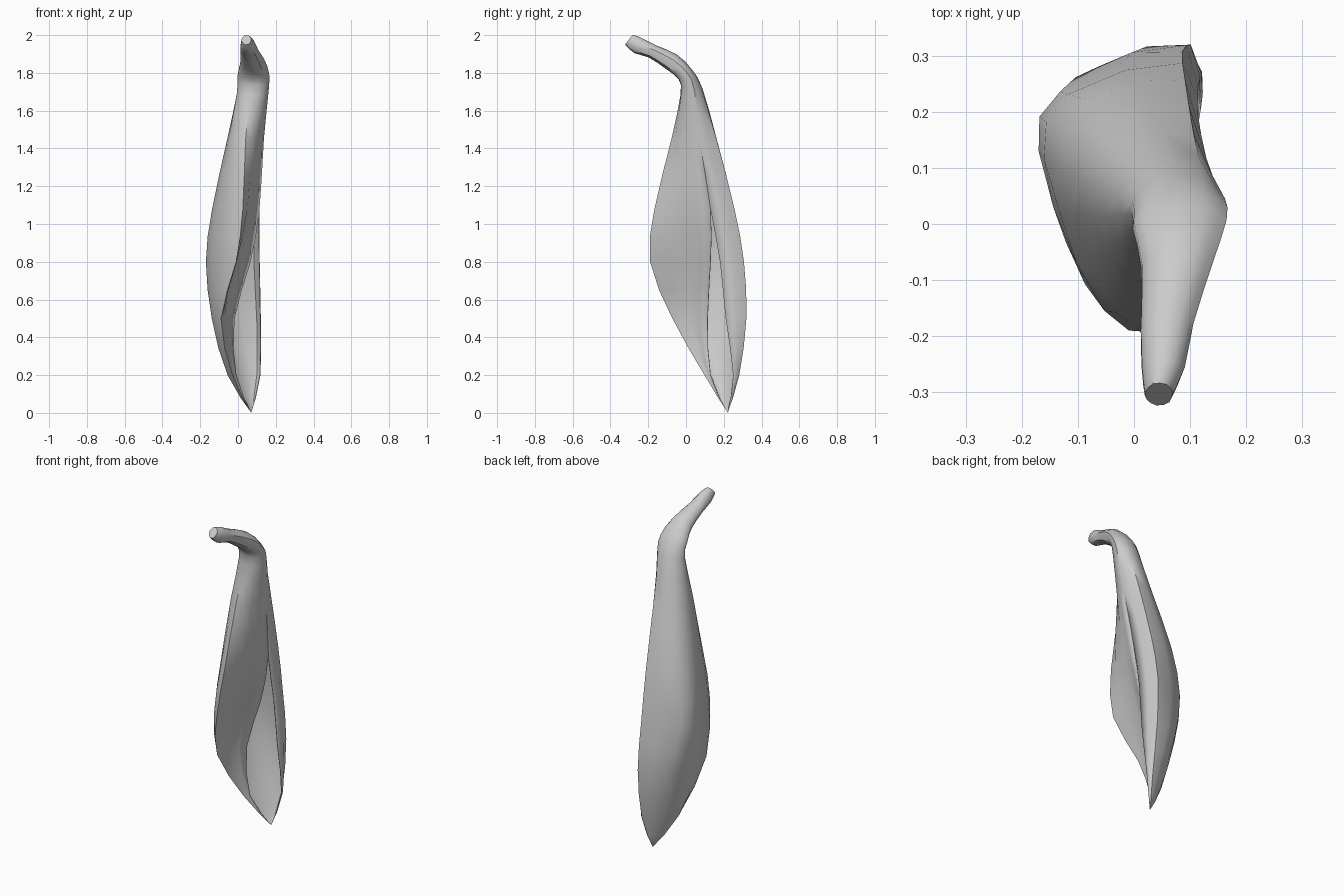
import bpy, bmesh, math
from mathutils import Vector

if "Cube" in bpy.data.objects:
    bpy.data.objects.remove(bpy.data.objects["Cube"])


def spline(pts, steps):
    """Resample a point row with a Catmull-Rom curve."""
    out = []
    for i in range(len(pts) - 1):
        a, b, c, d = pts[max(i - 1, 0)], pts[i], pts[i + 1], pts[min(i + 2, len(pts) - 1)]
        for s in range(steps):
            t = s / steps
            out.append(0.5 * (2 * b + (c - a) * t + (2 * a - 5 * b + 4 * c - d) * t * t
                              + (3 * b - a - 3 * c + d) * t ** 3))
    return out + [pts[-1].copy()]


# Rolled husk: inner edge, front fold, left side, back, right edge at each height
husk = {
    0.003: [(0.07, 0.22)] * 8,
    0.2: [(-0.01, .13), (-.025, .115), (-.03, .1), (-.045, .125), (-.05, .17), (.02, .255), (.1, .28), (.117, .25)],
    0.5: [(-.02, .115), (-.075, .02), (-.09, -.07), (-.125, .02), (-.135, .14), (-.06, .28), (.1, .318), (.118, .21)],
    0.8: [(.065, .13), (-.01, .01), (-.01, -.188), (-.1, -.07), (-.168, .13), (-.13, .235), (.085, .305), (.113, .18)],
    1.08: [(.112, .13), (.065, -.01), (.025, -.165), (-.07, -.06), (-.135, .1), (-.085, .22), (.09, .255), (.112, .13)],
    1.45: [(.135, .07), (.102, -.02), (.04, -.075), (-.025, -.03), (-.055, .06), (-.01, .14), (.105, .16), (.135, .07)],
}
rings = [[Vector((x, y, z)) for x, y in sec] for z, sec in husk.items()]

# Hooked stalk: centre, half width, half thickness, tilt
stalk = [
    (.08, .03, 1.70, .083, .06, 15),
    (.083, -.002, 1.79, .083, .043, 35),
    (.078, -.075, 1.858, .063, .047, 55),
    (.06, -.18, 1.915, .046, .036, 62),
    (.053, -.258, 1.947, .037, .044, 72),
    (.045, -.302, 1.974, .024, .032, 52),
]
for cx, cy, cz, hx, ht, tilt in stalk:
    t = math.radians(tilt)
    ring = []
    for ang in (15, -45, -100, -150, -190, -245, -300, -345):
        u, v = hx * math.cos(math.radians(ang)), ht * math.sin(math.radians(ang))
        ring.append(Vector((cx + u, cy + v * math.cos(t), cz + v * math.sin(t))))
    rings.append(ring)

# Loft the sections into one sheet
columns = [spline(list(col), 2) for col in zip(*rings)]
rows = [spline(list(row), 2) for row in zip(*columns)]

bm = bmesh.new()
grid = [[bm.verts.new(p) for p in row] for row in rows]
for r0, r1 in zip(grid, grid[1:]):
    for i in range(len(r0) - 1):
        bm.faces.new((r0[i], r1[i], r1[i + 1], r0[i + 1]))
bm.faces.new(grid[-1][:-1])  # stalk end
bmesh.ops.remove_doubles(bm, verts=bm.verts, dist=0.0008)
bmesh.ops.recalc_face_normals(bm, faces=bm.faces)
mesh = bpy.data.meshes.new("seed_pod_husk")
bm.to_mesh(mesh)
bm.free()
pod = bpy.data.objects.new("seed_pod_husk", mesh)
bpy.context.collection.objects.link(pod)

# Thin skin
skin = pod.modifiers.new("skin", 'SOLIDIFY')
skin.thickness = 0.004
skin.offset = 0

bpy.context.view_layer.objects.active = pod
pod.select_set(True)
bpy.ops.object.shade_smooth_by_angle(angle=math.radians(40))
